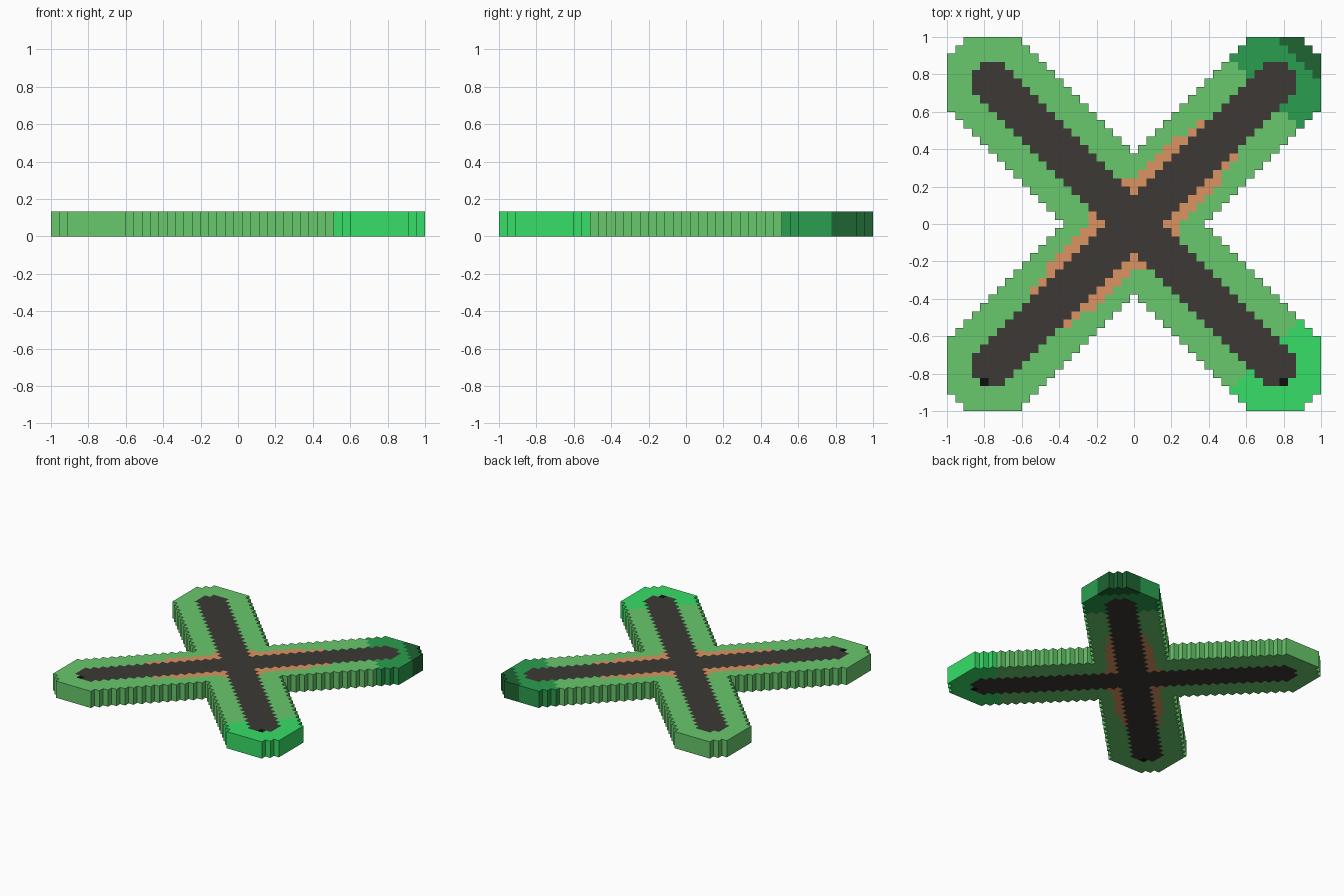
import bpy, bmesh

if "Cube" in bpy.data.objects:
    bpy.data.objects.remove(bpy.data.objects["Cube"])

N = 22                    # cells run from -22 to 22 on both axes
S = 2 / (2 * N + 1)       # cell size
H = 3 * S                 # plate thickness


def inside_cross(i, j, half_width, reach, cut):
    """Diagonal cross with arms of a given half width and chamfered tips."""
    a, b = abs(i), abs(j)
    return abs(a - b) <= half_width and max(a, b) <= reach and a + b <= cut


def part_of(i, j):
    """Name of the part that owns a cell, or None outside the model."""
    if not inside_cross(i, j, 8, 22, 42):
        return None
    if abs(i) == 18 and j == -19:
        return "tip_marks"
    if inside_cross(i, j, 3, 19, 37):
        return "inner_cross"
    if i + j >= 40:
        return "corner_edge"
    if i + j >= 32:
        return "back_right_tip"
    if i - j >= 32:
        return "front_right_tip"
    # stretched oval along one arm
    if (i - j) ** 2 / 37.2 + (i + j) ** 2 / 774 <= 1:
        return "centre_trim"
    return "outer_cross"


def linear(c):
    c /= 255
    return c / 12.92 if c <= 0.04045 else ((c + 0.055) / 1.055) ** 2.4


def build(name, cells, rgb):
    """Flat sheet of cells extruded up into a stepped solid."""
    bm = bmesh.new()
    verts = {}

    def corner(i, j):
        if (i, j) not in verts:
            verts[i, j] = bm.verts.new(((i - 0.5) * S, (j - 0.5) * S, 0))
        return verts[i, j]

    for i, j in cells:
        bm.faces.new([corner(i, j), corner(i + 1, j),
                      corner(i + 1, j + 1), corner(i, j + 1)])
    ext = bmesh.ops.extrude_face_region(bm, geom=bm.faces[:], use_keep_orig=True)
    top = [g for g in ext["geom"] if isinstance(g, bmesh.types.BMVert)]
    bmesh.ops.translate(bm, verts=top, vec=(0, 0, H))
    bmesh.ops.recalc_face_normals(bm, faces=bm.faces[:])
    mesh = bpy.data.meshes.new(name)
    bm.to_mesh(mesh)
    bm.free()
    mat = bpy.data.materials.new(name)
    mat.diffuse_color = (*[linear(c) for c in rgb], 1)
    mat.use_nodes = True
    mat.node_tree.nodes["Principled BSDF"].inputs["Base Color"].default_value = mat.diffuse_color
    mesh.materials.append(mat)
    bpy.context.collection.objects.link(bpy.data.objects.new(name, mesh))


COLOURS = {
    "outer_cross": (104, 200, 108),
    "inner_cross": (60, 57, 53),
    "centre_trim": (222, 147, 98),
    "front_right_tip": (55, 222, 103),
    "back_right_tip": (42, 158, 78),
    "corner_edge": (30, 100, 50),
    "tip_marks": (15, 15, 15),
}

# Sort the cells into parts and build each part
parts = {name: [] for name in COLOURS}
for i in range(-N, N + 1):
    for j in range(-N, N + 1):
        name = part_of(i, j)
        if name:
            parts[name].append((i, j))
for name, cells in parts.items():
    build(name, cells, COLOURS[name])
